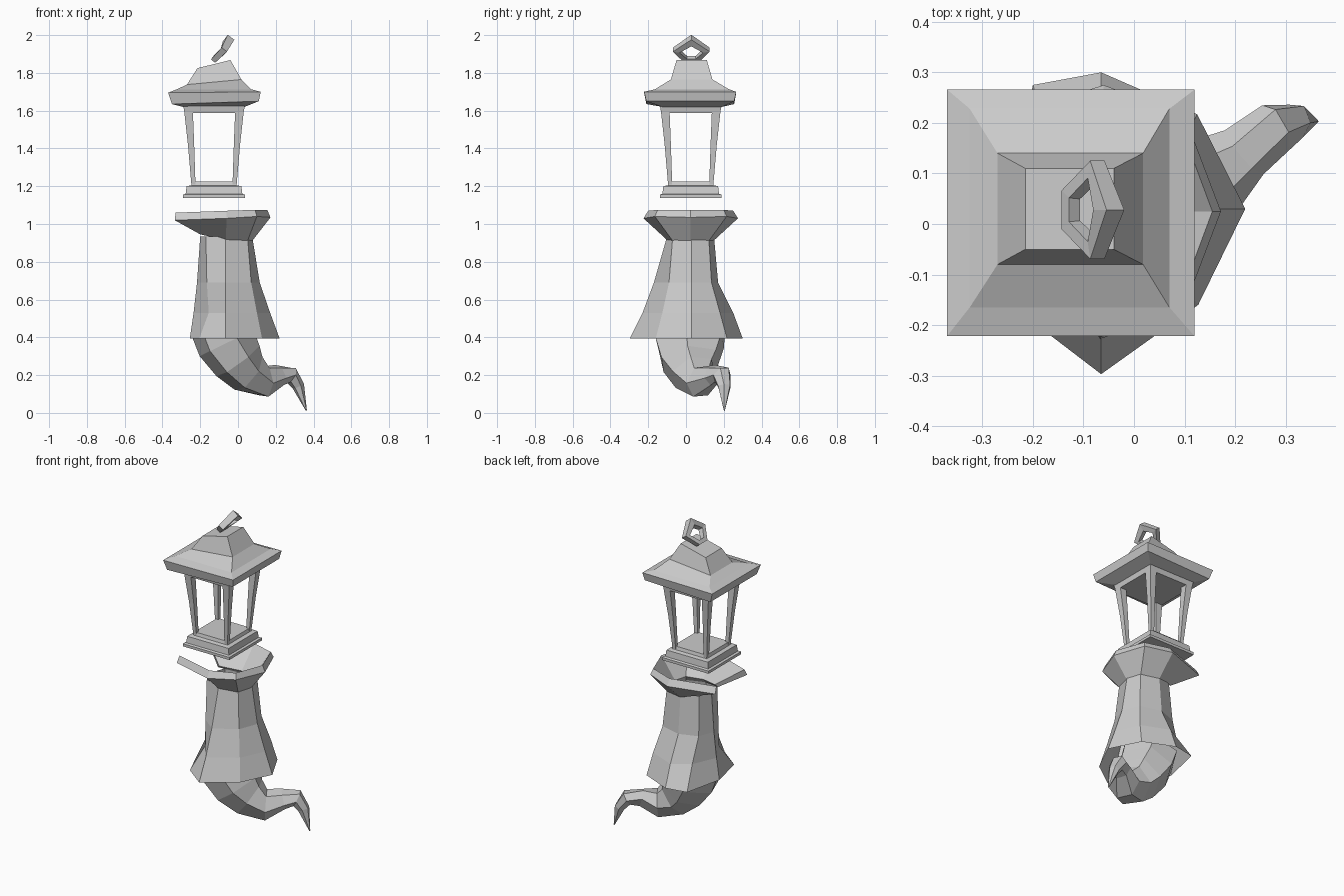
import bpy, bmesh, math
from mathutils import Vector

if "Cube" in bpy.data.objects:
    bpy.data.objects.remove(bpy.data.objects["Cube"])

CX, CY = -0.127, 0.025          # lantern axis


def loft(name, rings, closed=True, cap0=False, cap1=False, loop=False):
    """Skin a list of equal-length point rings with flat quads."""
    bm = bmesh.new()
    rows = [[bm.verts.new(p) for p in r] for r in rings]
    n, m = len(rows[0]), len(rows)
    for i in range(m if loop else m - 1):
        a, b = rows[i], rows[(i + 1) % m]
        for j in range(n if closed else n - 1):
            k = (j + 1) % n
            bm.faces.new((a[j], a[k], b[k], b[j]))
    if cap0:
        bm.faces.new(rows[0][::-1])
    if cap1:
        bm.faces.new(rows[-1])
    if not closed:              # close both ends of an open strip
        bm.faces.new([r[0] for r in rows])
        bm.faces.new([r[-1] for r in rows][::-1])
    bmesh.ops.recalc_face_normals(bm, faces=bm.faces)
    me = bpy.data.meshes.new(name)
    bm.to_mesh(me)
    bm.free()
    ob = bpy.data.objects.new(name, me)
    bpy.context.collection.objects.link(ob)
    return ob


def rect(x0, x1, y0, y1, zl, zr=None):
    zr = zl if zr is None else zr
    return [(x0, y0, zl), (x1, y0, zr), (x1, y1, zr), (x0, y1, zl)]


def square(h, z):
    return rect(CX - h, CX + h, CY - h, CY + h, z)


def tube(name, pts, radii, ref, sides=6, loop=False, widen=None):
    """Faceted tube along a path; widen stretches each ring sideways."""
    pts = [Vector(p) for p in pts]
    n, rings = len(pts), []
    widen = widen or [1] * n
    for i, p in enumerate(pts):
        a = pts[i - 1] if (i or loop) else p
        b = pts[(i + 1) % n] if (i < n - 1 or loop) else p
        t = (b - a).normalized()
        s = t.cross(ref).normalized()
        u = s.cross(t)
        rings.append([p + radii[i] * (s * math.cos(q) * widen[i] + u * math.sin(q))
                      for q in (2 * math.pi * (k + 0.5) / sides for k in range(sides))])
    return loft(name, rings, cap0=not loop, cap1=not loop, loop=loop)


# Lantern roof, leaning slightly
loft("lantern_roof", [
    rect(-0.29, 0.035, -0.125, 0.19, 1.62),
    rect(-0.35, 0.11, -0.21, 0.255, 1.635, 1.65),
    rect(-0.37, 0.12, -0.222, 0.266, 1.695, 1.70),
    rect(-0.325, 0.07, -0.165, 0.228, 1.713, 1.713),
    rect(-0.27, 0.018, -0.08, 0.14, 1.738, 1.765),
    rect(-0.215, -0.04, -0.05, 0.11, 1.825, 1.868)], cap0=True, cap1=True)

# Lantern base with two steps
loft("lantern_base", [square(0.163, 1.138), square(0.163, 1.155), square(0.15, 1.16),
                      square(0.145, 1.20), square(0.12, 1.205), square(0.115, 1.225)],
     cap0=True, cap1=True)

# Solid frame slab under the roof
loft("lantern_top_band", [square(0.156, 1.588), square(0.163, 1.625)], cap0=True, cap1=True)

# Four tapering corner posts
for sx in (-1, 1):
    for sy in (-1, 1):
        rings = []
        for inner, outer, z in ((0.098, 0.12, 1.21), (0.105, 0.138, 1.42), (0.112, 0.158, 1.60)):
            xs = (CX + sx * inner, CX + sx * outer)
            ys = (CY + sy * inner, CY + sy * outer)
            rings.append(rect(*xs, *ys, z))
        loft("lantern_post", rings, cap0=True, cap1=True)

# Hanging ring, rising from the roof top and leaning over
tube("hanging_ring",
     [(-0.125, -0.002, 1.872), (-0.125, 0.058, 1.872), (-0.075, 0.108, 1.92),
      (-0.05, 0.028, 1.971), (-0.075, -0.052, 1.92)],
     [0.02, 0.02, 0.025, 0.031, 0.025], Vector((0.8, 0, -0.6)), sides=4, loop=True)


# Upturned coat collar, open at the face side (-x), mirrored over its axis
def collar_row(half):
    return ([(x, CY - y, z) for x, y, z in half[:0:-1]]
            + [(x, CY + y, z) for x, y, z in half])


loft("coat_collar", [collar_row(r) for r in (
    [(0.075, 0, 0.91), (0.05, 0.095, 0.91), (-0.065, 0.125, 0.915), (-0.20, 0.06, 0.945)],
    [(0.172, 0, 1.035), (0.10, 0.19, 1.04), (-0.06, 0.25, 1.03), (-0.335, 0.16, 1.02)],
    [(0.155, 0, 1.075), (0.09, 0.175, 1.075), (-0.06, 0.225, 1.07), (-0.33, 0.14, 1.06)],
    [(0.06, 0, 0.94), (0.04, 0.08, 0.94), (-0.065, 0.105, 0.94), (-0.185, 0.05, 0.96)])],
     closed=False, loop=True)

# Flared coat, open underneath
levels = [
    (0.935, [(.075, .03), (.05, .12), (-.065, .148), (-.17, .11),
             (-.20, .03), (-.17, -.07), (-.065, -.10), (.05, -.07)]),
    (0.69, [(.115, .03), (.07, .135), (-.065, .17), (-.18, .13),
            (-.217, .03), (-.165, -.09), (-.065, -.17), (.07, -.09)]),
    (0.53, [(.17, .03), (.105, .18), (-.065, .25), (-.17, .18),
            (-.235, .03), (-.155, -.11), (-.065, -.23), (.10, -.125)]),
    (0.395, [(.22, .03), (.125, .217), (-.065, .30), (-.20, .275),
             (-.255, .03), (-.205, -.19), (-.065, -.297), (.127, -.16)])]
loft("coat", [[(x, y, z) for x, y in pts] for z, pts in levels])

# Curling tail below the coat
tube("tail",
     [(-0.09, 0.02, 0.46), (-0.06, 0.02, 0.37), (0.0, 0.02, 0.275), (0.055, 0.04, 0.21),
      (0.14, 0.08, 0.165), (0.218, 0.142, 0.20), (0.28, 0.19, 0.202),
      (0.32, 0.203, 0.14), (0.362, 0.203, 0.012)],
     [0.165, 0.16, 0.14, 0.115, 0.085, 0.052, 0.045, 0.032, 0.003],
     Vector((0.7, -0.1, 0.7)),
     widen=[1.25, 1.25, 1.2, 1.1, 1.1, 1.2, 1.2, 1.15, 1])
